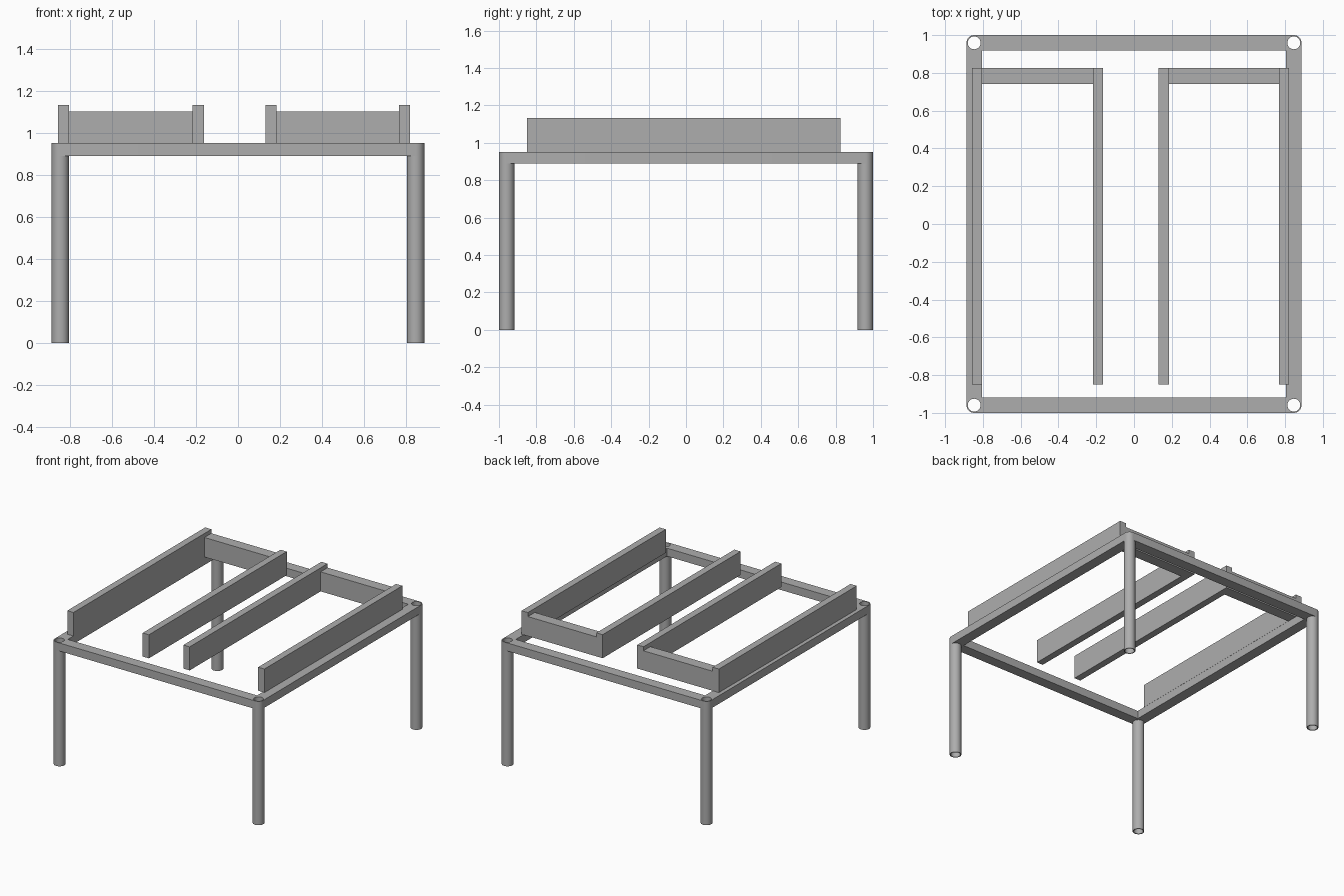
import bpy
import math

if "Cube" in bpy.data.objects:
    bpy.data.objects.remove(bpy.data.objects["Cube"])

HX, HY = 0.887, 1.0          # half size of the frame
R, HOLE = 0.041, 0.034       # leg tube radii
Z_LOW, Z_TOP = 0.89, 0.952   # frame underside and top

steel = bpy.data.materials.new("grey_steel")
steel.diffuse_color = (0.42, 0.42, 0.42, 1)
steel.use_nodes = True
steel.node_tree.nodes["Principled BSDF"].inputs["Base Color"].default_value = steel.diffuse_color


def arc(cx, cy, r, start, sweep, n):
    return [(cx + r * math.cos(start + sweep * i / n),
             cy + r * math.sin(start + sweep * i / n)) for i in range(n + 1)]


def circle(cx, cy, r):
    return arc(cx, cy, r, 0, 2 * math.pi, 32)[:-1]


def extrude_outline(name, loops, z0, z1):
    """Extrude a filled outline with holes from z0 to z1 into a mesh."""
    curve = bpy.data.curves.new(name, 'CURVE')
    curve.dimensions, curve.fill_mode = '2D', 'BOTH'
    curve.extrude = (z1 - z0) / 2
    for pts in loops:
        s = curve.splines.new('POLY')
        s.points.add(len(pts) - 1)
        for p, (x, y) in zip(s.points, pts):
            p.co = (x, y, 0, 1)
        s.use_cyclic_u = True
    ob = bpy.data.objects.new(name, curve)
    bpy.context.collection.objects.link(ob)
    ob.location.z = (z0 + z1) / 2
    bpy.ops.object.select_all(action='DESELECT')
    bpy.context.view_layer.objects.active = ob
    ob.select_set(True)
    bpy.ops.object.convert(target='MESH')
    ob = bpy.context.object
    ob.name = name
    ob.data.materials.clear()
    ob.data.materials.append(steel)
    # weld the caps to the walls
    bpy.ops.object.mode_set(mode='EDIT')
    bpy.ops.mesh.select_all(action='SELECT')
    bpy.ops.mesh.remove_doubles(threshold=0.0001)
    bpy.ops.mesh.normals_make_consistent(inside=False)
    bpy.ops.object.mode_set(mode='OBJECT')
    bpy.ops.object.shade_smooth_by_angle(angle=math.radians(30))


def box(name, x0, x1, y0, y1, z0, z1):
    bpy.ops.mesh.primitive_cube_add(
        size=1, location=((x0 + x1) / 2, (y0 + y1) / 2, (z0 + z1) / 2))
    ob = bpy.context.object
    ob.name = name
    ob.scale = (x1 - x0, y1 - y0, z1 - z0)
    bpy.ops.object.transform_apply(location=False, rotation=False, scale=True)
    ob.data.materials.append(steel)


# Frame: rounded rectangle with a large opening and a hole over every leg
cx, cy = HX - R, HY - R
corners = [(cx, cy), (-cx, cy), (-cx, -cy), (cx, -cy)]
outer = []
for i, (x, y) in enumerate(corners):
    outer += arc(x, y, R, i * math.pi / 2, math.pi / 2, 8)
ix, iy = HX - 2 * R, HY - 2 * R
inner = [(ix, iy), (-ix, iy), (-ix, -iy), (ix, -iy)]
extrude_outline("frame", [outer, inner] + [circle(x, y, HOLE) for x, y in corners],
                Z_LOW, Z_TOP)

# Legs: hollow tubes under the corners
for x, y in corners:
    extrude_outline("leg", [circle(x, y, R), circle(x, y, HOLE)], 0, Z_LOW)

# Two trays: a pair of long side boards closed by a lower back board
for x0, x1 in ((-0.857, -0.163), (0.131, 0.82)):
    w = 0.053
    box("side_board", x0, x0 + w, -0.85, 0.825, Z_TOP, 1.133)
    box("side_board", x1 - w, x1, -0.85, 0.825, Z_TOP, 1.133)
    box("back_board", x0 + w, x1 - w, 0.741, 0.825, Z_TOP, 1.102)
